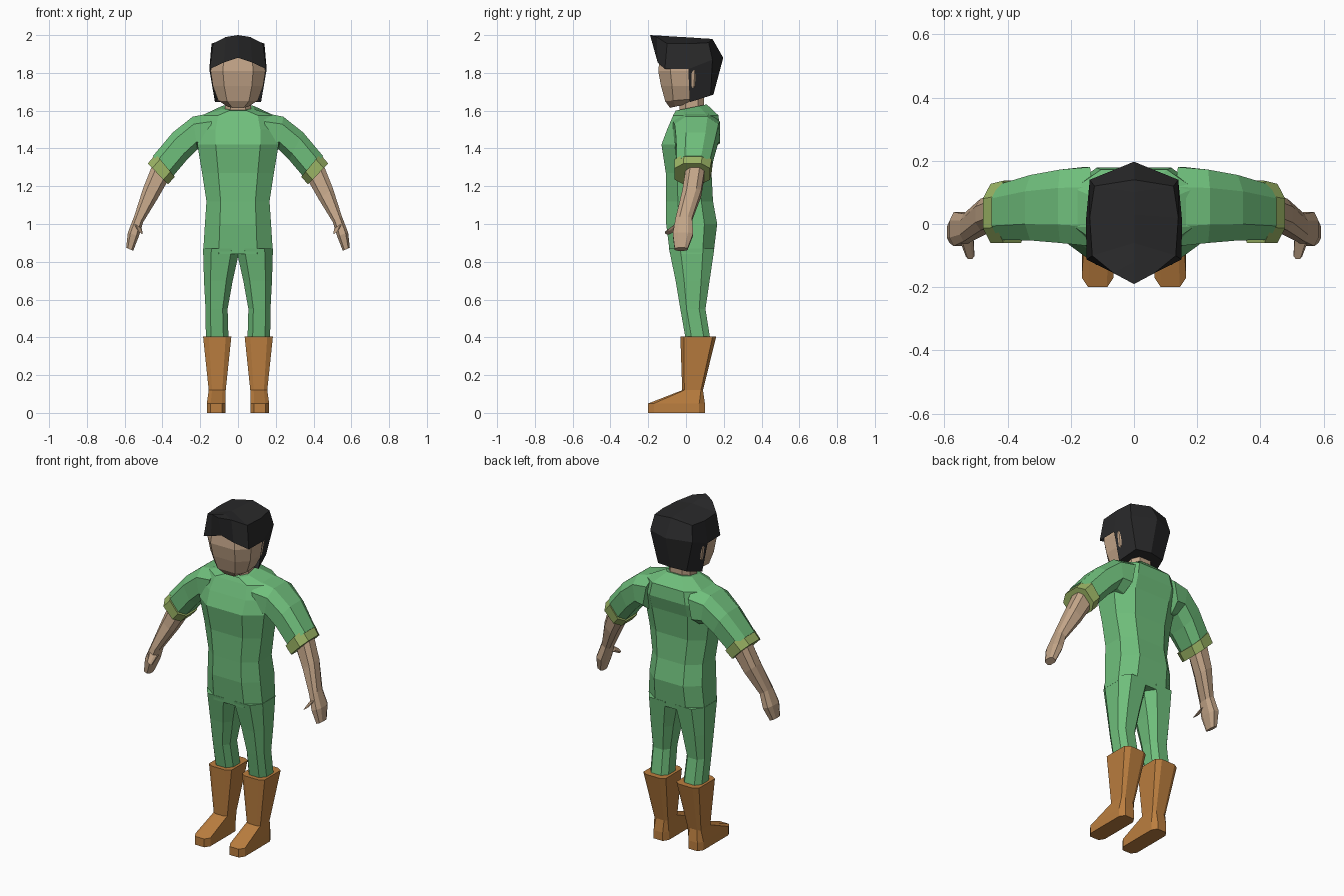
import bpy, bmesh

if "Cube" in bpy.data.objects:
    bpy.data.objects.remove(bpy.data.objects["Cube"])


def material(name, color):
    m = bpy.data.materials.new(name)
    m.diffuse_color = (*color, 1)
    m.use_nodes = True
    m.node_tree.nodes["Principled BSDF"].inputs["Base Color"].default_value = m.diffuse_color
    return m


green = material("green cloth", (0.16, 0.52, 0.20))
olive = material("olive cuff", (0.33, 0.46, 0.13))
skin = material("skin", (0.55, 0.38, 0.25))
brown = material("brown leather", (0.50, 0.21, 0.05))
black = material("black hair", (0.022, 0.022, 0.023))


def finish(name, bm, mat, mirror):
    bmesh.ops.remove_doubles(bm, verts=bm.verts[:], dist=0.0005)
    bmesh.ops.dissolve_degenerate(bm, edges=bm.edges[:], dist=0.0005)
    bmesh.ops.recalc_face_normals(bm, faces=bm.faces[:])
    me = bpy.data.meshes.new(name)
    bm.to_mesh(me)
    bm.free()
    me.materials.append(mat)
    ob = bpy.data.objects.new(name, me)
    bpy.context.collection.objects.link(ob)
    if mirror:
        ob.modifiers.new("mirror", 'MIRROR')
    return ob


def loft(name, rings, mat, mirror=True, side=0.5, front=0.55):
    """Octagonal loft. Ring: (x1, z1, x2, z2, y_front, y_back[, tilt])."""
    shape = [(1, side), (front, 1), (-front, 1), (-1, side),
             (-1, -side), (-front, -1), (front, -1), (1, -side)]
    bm = bmesh.new()
    loops = []
    for x1, z1, x2, z2, yf, yb, *tilt in rings:
        t = tilt[0] if tilt else 0
        loop = []
        for u, v in shape:
            y = (yf + yb) / 2 + v * (yb - yf) / 2
            loop.append(bm.verts.new(((x1 + x2) / 2 + u * (x2 - x1) / 2, y,
                                      (z1 + z2) / 2 + u * (z2 - z1) / 2 + t * (y - yf))))
        loops.append(loop)
    for a, b in zip(loops, loops[1:]):
        for i in range(8):
            j = (i + 1) % 8
            bm.faces.new((a[i], a[j], b[j], b[i]))
    bm.faces.new(loops[0])
    bm.faces.new(loops[-1])
    return finish(name, bm, mat, mirror)


def level(z, w, yf, yb, tilt=0):
    """Horizontal ring centred on x = 0."""
    return (-w, z, w, z, yf, yb, tilt)


# Tunic body
loft("tunic", [level(1.60, .085, -.055, .11, .2), level(1.575, .19, -.068, .172),
               level(1.50, .215, -.10, .178), level(1.42, .215, -.13, .155),
               level(1.27, .19, -.107, .135), level(1.12, .167, -.105, .143),
               level(1.0, .175, -.105, .165), level(.84, .185, -.085, .145)],
     green, mirror=False)

# Trouser legs
loft("trouser_leg", [(-.01, .87, .185, .87, -.09, .15), (.028, .70, .18, .70, -.055, .125),
                     (.055, .55, .172, .55, -.03, .103), (.05, .38, .17, .38, 0, .13)], green)

# Boots
loft("boot", [(.035, .405, .185, .405, -.03, .16), (.065, .12, .155, .12, -.02, .09),
              (.065, .05, .165, .05, -.2, .1), (.065, 0, .165, 0, -.2, .1)],
     brown, side=.8, front=.6)

# Sleeves and cuffs
loft("sleeve", [(.13, 1.59, .17, 1.38, -.07, .18), (.24, 1.568, .215, 1.395, -.06, .172),
                (.345, 1.485, .27, 1.34, -.052, .155), (.45, 1.36, .355, 1.24, -.05, .125)], green)
loft("sleeve_cuff", [(.435, 1.37, .335, 1.25, -.06, .137), (.478, 1.32, .37, 1.21, -.06, .127)], olive)

# Forearms with hands and thumbs
loft("forearm_and_hand", [(.45, 1.32, .365, 1.24, 0, .1), (.502, 1.19, .428, 1.13, -.02, .08),
                          (.55, 1.04, .502, 1.01, -.055, .032), (.583, .955, .525, .935, -.07, .038),
                          (.592, .875, .555, .858, -.06, .008)], skin)
loft("thumb", [(.552, 1.005, .508, .975, -.06, -.02), (.532, .965, .505, .945, -.11, -.08)], skin)

# Neck and head
loft("neck", [level(1.57, .07, -.035, .095), level(1.70, .07, -.035, .095)], skin, mirror=False)
loft("head", [level(1.615, .055, -.085, .03, .22), level(1.65, .105, -.11, .06, .08),
              level(1.73, .133, -.132, .1), level(1.81, .145, -.147, .11),
              level(1.885, .136, -.138, .11)], skin, mirror=False)

# Hair: half-shell rows from crown ridge to nape, front to back, then mirrored
crown = [(0, -.19, 2.0), (.065, -.155, 1.99), (.132, -.1, 1.955),
         (.14, .02, 1.955), (.125, .12, 1.96), (0, .14, 1.98)]
ridge = [crown[0], (0, -.12, 1.996), (0, -.06, 1.992), (0, .03, 1.987), (0, .1, 1.982), crown[5]]
fringe = [(0, -.157, 1.88), (.075, -.15, 1.855), (.15, -.112, 1.82),
          (.152, .012, 1.82), (.14, .14, 1.87), (0, .197, 1.88)]
nape = [(.122, .02, 1.645), (.095, .13, 1.68), (0, .145, 1.685)]
under = [(0, y, z) for x, y, z in nape]
bm = bmesh.new()
for upper, lower in ((ridge, crown), (crown, fringe), (fringe[3:], nape), (nape, under)):
    for i in range(len(upper) - 1):
        pts = []
        for p in (upper[i], upper[i + 1], lower[i + 1], lower[i]):
            if p not in pts:
                pts.append(p)
        if len(pts) > 2:
            bm.faces.new([bm.verts.new(p) for p in pts])
finish("hair", bm, black, True)
